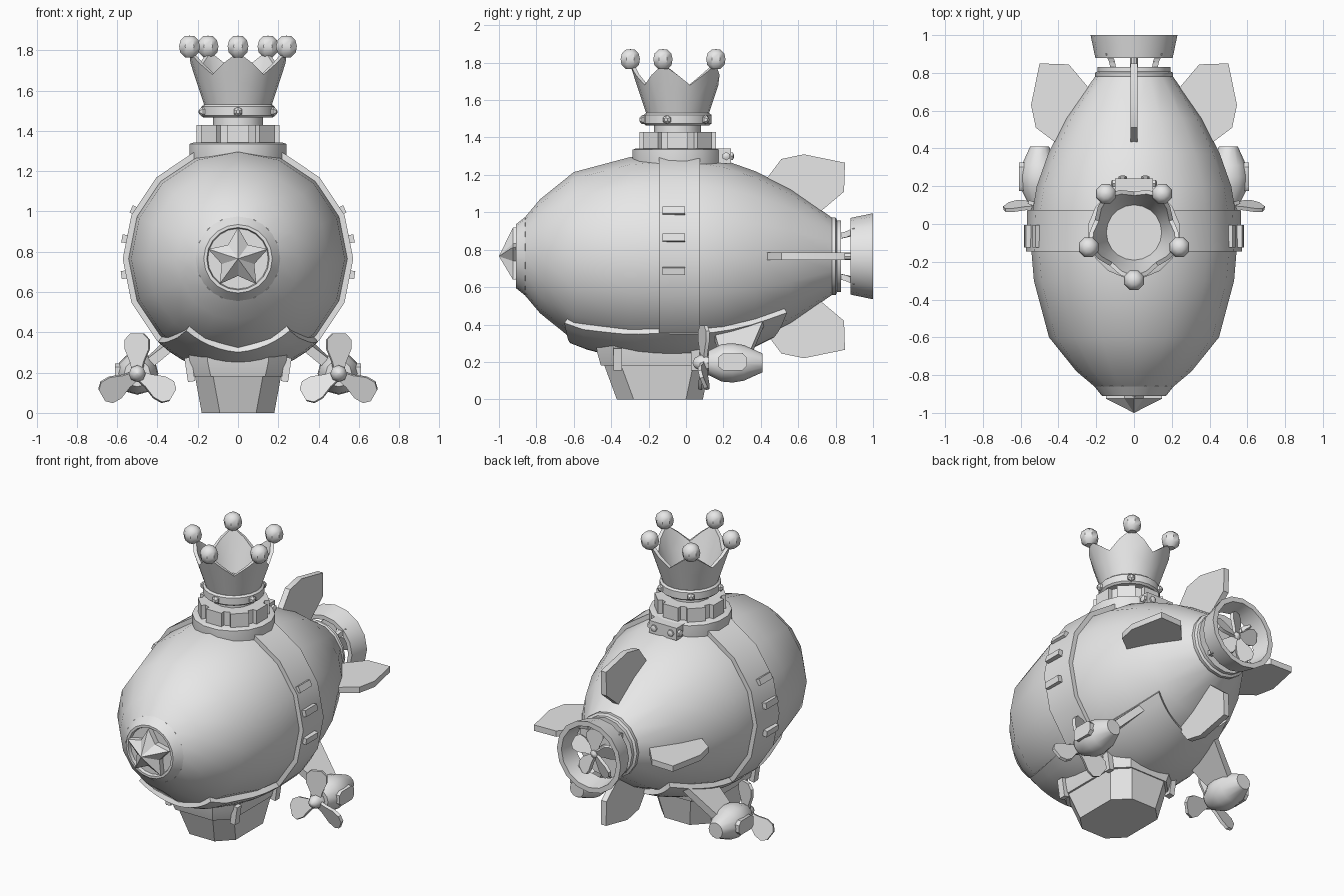
import bpy, bmesh, math
from math import cos, sin, pi, radians
from mathutils import Matrix, Vector

if "Cube" in bpy.data.objects:
    bpy.data.objects.remove(bpy.data.objects["Cube"], do_unlink=True)

grey = bpy.data.materials.new("plain_grey")
grey.use_nodes = True
grey.diffuse_color = (0.8, 0.8, 0.8, 1)
grey.node_tree.nodes["Principled BSDF"].inputs["Base Color"].default_value = (0.8, 0.8, 0.8, 1)

AXIS = 0.765      # height of the hull axis
CROWN_Y = -0.045  # centre of the crown tower
T, R = Matrix.Translation, Matrix.Rotation
ALONG_Y = T((0, 0, AXIS)) @ R(-pi / 2, 4, 'X')


def finish(name, bm, matrix=Matrix(), angle=40):
    bmesh.ops.remove_doubles(bm, verts=bm.verts, dist=1e-5)
    bmesh.ops.recalc_face_normals(bm, faces=bm.faces)
    me = bpy.data.meshes.new(name)
    bm.to_mesh(me)
    bm.free()
    me.transform(matrix)
    me.materials.append(grey)
    me.shade_smooth()
    me.set_sharp_from_angle(angle=radians(angle))
    ob = bpy.data.objects.new(name, me)
    bpy.context.collection.objects.link(ob)
    return ob


def loft(name, rings, matrix=Matrix(), tube=False, angle=40):
    """Skin rings of points; a tube joins the last ring to the first."""
    bm = bmesh.new()
    vs = [[bm.verts.new(p) for p in ring] for ring in rings]
    n = len(vs[0])
    for a, b in zip(vs, vs[1:] + ([vs[0]] if tube else [])):
        for i in range(n):
            j = (i + 1) % n
            bm.faces.new((a[i], a[j], b[j], b[i]))
    if not tube:
        bm.faces.new(vs[0])
        bm.faces.new(vs[-1])
    bmesh.ops.dissolve_degenerate(bm, dist=1e-5, edges=bm.edges)
    return finish(name, bm, matrix, angle)


def circle(r, z, n, turn=0):
    r = max(r, 0.0005)
    return [(r * cos(turn + 2 * pi * i / n), r * sin(turn + 2 * pi * i / n), z) for i in range(n)]


def lathe(name, profile, n, matrix=Matrix(), tube=False, turn=0):
    return loft(name, [circle(r, z, n, turn) for r, z in profile], matrix, tube)


def plate(name, outline, thick, matrix):
    return loft(name, [[(x, y, s * thick / 2) for x, y in outline] for s in (-1, 1)], matrix)


def box(name, size, matrix):
    bm = bmesh.new()
    bmesh.ops.create_cube(bm, size=1, matrix=Matrix.Diagonal((*size, 1)))
    return finish(name, bm, matrix)


def beam(name, p, q, w, d):
    p, q = Vector(p), Vector(q)
    turn = (q - p).to_track_quat('Z', 'Y').to_matrix().to_4x4()
    return box(name, (w, d, (q - p).length), T((p + q) / 2) @ turn)


def lerp(table, y):
    for (a, ya), (b, yb) in zip(table, table[1:]):
        if y <= yb:
            break
    return a + (b - a) * (y - ya) / (yb - ya)


# Hull
HULL = [(.21, -.86), (.305, -.78), (.45, -.6), (.53, -.3), (.545, -.12),
        (.54, .05), (.515, .2), (.455, .37), (.36, .56), (.2, .79)]
lathe("hull", HULL, 16, ALONG_Y)

# Middle band with small side plates
lathe("hull_band", [(.535, -.145), (.572, -.145), (.565, .075), (.53, .075)], 16, ALONG_Y, tube=True)
for side in (1, -1):
    for tilt in (25, 10, -8):
        m = T((0, 0, AXIS)) @ Matrix.Diagonal((side, 1, 1, 1)) @ R(radians(-tilt), 4, 'Y') @ T((.565, -.065, 0))
        box("band_plate", (.04, .12, .04), m)

# Nose ring and faceted star
lathe("nose_ring", [(.2, -.85), (.21, -.86), (.17, -.91), (.155, -.91), (.15, -.89), (0, -.89)], 20, ALONG_Y)


def star(scale, depth):
    pts = []
    for i in range(10):
        r, a = (.085 if i % 2 else .155) * scale, pi / 2 + i * pi / 5
        pts.append((r * cos(a), depth, AXIS + r * sin(a)))
    return pts


loft("nose_star", [star(1, -.88), star(1, -.925), star(.003, -1)], angle=5)

# Tail collar, duct, struts and fan
lathe("tail_collar", [(0, .77), (.2, .77), (.207, .78), (.207, .8), (.192, .808), (.192, .83), (0, .83)], 16, ALONG_Y)
lathe("tail_duct", [(.205, .88), (.23, 1), (.198, 1), (.178, .88)], 16, ALONG_Y, tube=True)
lathe("tail_shaft", [(.02, .8), (.02, .91), (.03, .91), (.025, .95), (0, .965)], 8, ALONG_Y)
for k in range(4):
    c, s = cos(pi / 4 + k * pi / 2), sin(pi / 4 + k * pi / 2)
    pts = [(r * c, y, AXIS + r * s) for r, y in ((.15, .81), (.165, .86), (.195, .91))]
    for p, q in zip(pts, pts[1:]):
        beam("tail_strut", p, q, .03, .03)

BLADE = [(0, -.1), (.3, -.17), (.6, -.3), (.83, -.3), (.97, -.16),
         (.97, .16), (.83, .3), (.6, .3), (.3, .17), (0, .1)]


def propeller(name, centre, length, count, tilt):
    outline = [(length * x, length * y) for x, y in BLADE]
    for k in range(count):
        m = T(centre) @ R(-pi / 2 + 2 * pi * k / count, 4, 'Y') @ R(pi / 2 + tilt, 4, 'X')
        plate(name, outline, .02, m)


propeller("tail_fan_blade", (0, .935, AXIS), .165, 5, .4)

# Four tail fins
FIN = [(.3, .43), (.4, .42), (.52, .51), (.545, .63), (.5, .85), (.345, .845), (.24, .72), (.15, .7)]
for k in range(4):
    plate("tail_fin", FIN, .038, T((0, 0, AXIS)) @ R(k * pi / 2, 4, 'Y'))

# Skirt shell under the hull
SPREAD = [(35, -.7), (44, -.15), (43, .06), (41, .56)]
bm = bmesh.new()
grid = []
for i in range(13):
    row = []
    for j in range(13):
        s, t = j / 6 - 1, i / 12
        front, back = -.62 - .03 * abs(s), .46 + .08 * abs(s)
        y = front + (back - front) * t
        a, r = radians(lerp(SPREAD, y)) * s, lerp(HULL, y) + .03
        row.append(bm.verts.new((r * sin(a), y, AXIS - r * cos(a))))
    grid.append(row)
for a, b in zip(grid, grid[1:]):
    for j in range(12):
        bm.faces.new((a[j], b[j], b[j + 1], a[j + 1]))
for f in bm.faces:
    f.normal_update()
bmesh.ops.solidify(bm, geom=bm.faces[:], thickness=.045)
finish("hull_skirt", bm)


# Gondola with chamfered corners and clips
def octagon(z, hx, y0, y1, c):
    half = [(hx - c, y0), (hx, y0 + c), (hx, y1 - c), (hx - c, y1)]
    return [(x, y, z) for x, y in half] + [(-x, y, z) for x, y in reversed(half)]


loft("gondola", [octagon(.19, .215, -.44, .13, .09), octagon(0, .18, -.37, .09, .09)])
loft("gondola_rim", [octagon(.36, .25, -.49, .16, .09), octagon(.25, .24, -.475, .15, .09),
                     octagon(.18, .225, -.455, .135, .09)])
for side in (1, -1):
    for y in (-.365, .05):
        box("gondola_clip", (.035, .045, .12), T((side * .24, y, .215)) @ R(side * .15, 4, 'Y'))

# Side engines
for side in (1, -1):
    hub = T((side * .5, 0, .195)) @ R(-pi / 2, 4, 'X')
    lathe("engine_nacelle", [(0, .12), (.065, .12), (.1, .19), (.105, .25), (.095, .31), (.05, .41), (0, .41)], 12, hub)
    lathe("engine_spinner", [(0, .035), (.025, .045), (.042, .075), (.042, .125)], 8, hub)
    bulge = [(cx * .075, cy * .045) for cx, cy in ((-1, -.6), (-.7, -1), (.7, -1), (1, -.5),
                                                  (1, .5), (.7, 1), (-.7, 1), (-1, .6))]
    plate("engine_side_pod", bulge, .05, T((side * .585, .25, .2)) @ R(pi / 2, 4, 'Y') @ R(pi / 2, 4, 'Z'))
    propeller("engine_blade", (side * .5, .095, .19), .21, 3, .35 * side)
    root = [(x, y, z) for x, y, z in ((.26, .14, .36), (.26, .42, .4), (.28, .42, .44), (.28, .14, .4))]
    tip = [(x, y, z) for x, y, z in ((.47, .19, .19), (.47, .33, .19), (.5, .33, .23), (.5, .19, .23))]
    loft("engine_strut", [[(side * x, y, z) for x, y, z in ring] for ring in (root, tip)])

# Crown tower: base, notched collar and neck
TOWER = T((0, CROWN_Y, 0))
lathe("tower_base", [(.235, 1.2), (.245, 1.27), (.245, 1.335), (.225, 1.342), (0, 1.342)], 16, TOWER, turn=pi / 16)
gear = []
for k in range(8):
    for off, r in ((-15, .212), (15, .212), (17, .185), (28, .185)):
        a = radians(45 * k + off)
        gear.append((r * cos(a), r * sin(a)))
plate("notched_collar", gear, .1, TOWER @ T((0, 0, 1.38)))
lathe("tower_neck", [(.125, 1.4), (.125, 1.48)], 12, TOWER)
box("base_bracket", (.2, .08, .08), T((0, .2, 1.3)))
for x in (-.06, .06):
    lathe("bracket_bolt", [(.022, .23), (.022, .25), (.01, .256)], 6, T((x, 0, 1.3)) @ R(-pi / 2, 4, 'X'))
for side in (1, -1):
    lathe("bracket_side_bolt", [(.022, 0), (.022, .02), (.01, .026)], 6,
          T((side * .095, .215, 1.3)) @ R(side * pi / 2, 4, 'Y'))

# Crown: studded ring, scalloped flare and ball tips
lathe("crown_ring", [(0, 1.465), (.17, 1.465), (.182, 1.475), (.182, 1.52), (.17, 1.53), (0, 1.53)], 20, TOWER)
N = 20


def crown_ring(level, inset):
    pts = []
    for i in range(N):
        a = 2 * pi * i / N - pi / 2
        z = 1.52 + level * (.215 + .055 * cos(5 * (a + pi / 2)))
        r = .165 + .33 * (z - 1.52) - inset
        pts.append((r * cos(a), r * sin(a), z))
    return pts


loft("crown", [crown_ring(0, 0), crown_ring(.5, 0), crown_ring(1, 0),
               crown_ring(1, .022), crown_ring(.5, .022), crown_ring(0, .022)], TOWER, tube=True)
for k in range(5):
    a = 2 * pi * k / 5 - pi / 2
    lathe("crown_ball", [(.025, -.055), (.05, -.032), (.056, 0), (.048, .03), (.025, .05), (0, .052)], 8,
          T((.253 * cos(a), CROWN_Y + .253 * sin(a), 1.82)), turn=pi / 8)
    lathe("crown_stud", [(.024, 0), (.024, .015), (.01, .028)], 6,
          T((.175 * cos(a), CROWN_Y + .175 * sin(a), 1.495)) @ R(a, 4, 'Z') @ R(pi / 2, 4, 'Y'))
